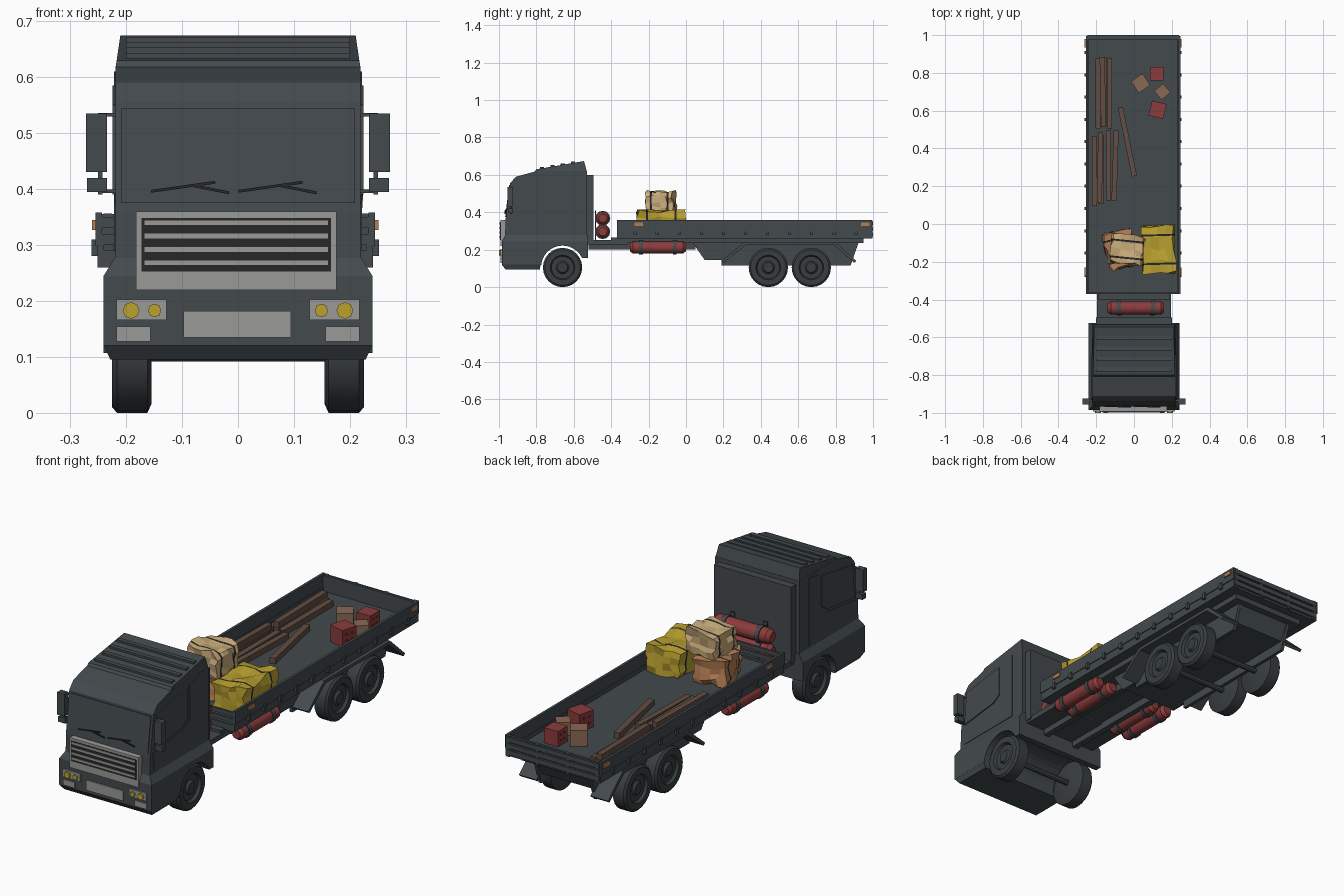
import bpy
import bmesh
import math
import random
from mathutils import Matrix, Vector

random.seed(4)
if "Cube" in bpy.data.objects:
    bpy.data.objects.remove(bpy.data.objects["Cube"], do_unlink=True)


def material(name, red, green, blue):
    mat = bpy.data.materials.new(name)
    mat.use_nodes = True
    mat.diffuse_color = (red, green, blue, 1)
    mat.node_tree.nodes["Principled BSDF"].inputs["Base Color"].default_value = (red, green, blue, 1)
    return mat


slate = material("slate paint", .056, .068, .075)
rubber = material("dark rubber", .04, .048, .053)
strap = material("black strap", .02, .02, .023)
grey = material("light grey trim", .32, .32, .31)
yellow = material("yellow", .5, .36, .03)
red = material("red", .26, .045, .045)
wood = material("brown timber", .12, .075, .055)
pale_wood = material("pale crate wood", .25, .14, .09)
tan = material("tan cloth", .6, .42, .2)
orange = material("orange brown", .46, .21, .09)


def finish(name, bm, *mats, location=(0, 0, 0), rotation=(0, 0, 0), smooth=False):
    bmesh.ops.recalc_face_normals(bm, faces=bm.faces)
    mesh = bpy.data.meshes.new(name)
    bm.to_mesh(mesh)
    bm.free()
    for mat in mats:
        mesh.materials.append(mat)
    obj = bpy.data.objects.new(name, mesh)
    obj.location, obj.rotation_euler = location, rotation
    bpy.context.collection.objects.link(obj)
    if smooth:
        bpy.ops.object.select_all(action='DESELECT')
        obj.select_set(True)
        bpy.context.view_layer.objects.active = obj
        bpy.ops.object.shade_smooth_by_angle(angle=math.radians(32))
    return obj


def add_block(bm, *ranges):
    """Add a cuboid given its (low, high) range on each axis."""
    centre = Vector([(low + high) / 2 for low, high in ranges])
    scale = [high - low for low, high in ranges]
    bmesh.ops.create_cube(bm, size=1, matrix=Matrix.Translation(centre) @ Matrix.Diagonal((*scale, 1)))


def box(name, mat, *ranges):
    bm = bmesh.new()
    add_block(bm, *ranges)
    return finish(name, bm, mat)


def bar(name, mat, size, location, rotation):
    bm = bmesh.new()
    add_block(bm, *[(-length / 2, length / 2) for length in size])
    return finish(name, bm, mat, location=location, rotation=rotation)


def prism(name, mat, profile, x0, x1, shrink=0):
    """Extrude a (y, z) profile across x, narrowing it towards the top."""
    bm = bmesh.new()
    low = min(z for y, z in profile)
    high = max(z for y, z in profile)
    sides = [[bm.verts.new((x * (1 - shrink * (z - low) / (high - low)), y, z)) for y, z in profile] for x in (x0, x1)]
    for side in sides:
        bm.faces.new(side)
    for i in range(len(profile)):
        a, b = sides
        bm.faces.new((a[i - 1], a[i], b[i], b[i - 1]))
    return finish(name, bm, mat)


def lathe(name, mat, profile, location, axis="x", segments=24):
    """Turn (position, radius) pairs around the x or y axis."""
    bm = bmesh.new()
    rings = []
    for position, radius in profile:
        ring = []
        for i in range(segments):
            angle = math.tau * i / segments
            u, v = radius * math.cos(angle), radius * math.sin(angle)
            ring.append(bm.verts.new((position, u, v) if axis == "x" else (u, position, v)))
        rings.append(ring)
    for a, b in zip(rings, rings[1:]):
        for i in range(segments):
            bm.faces.new((a[i - 1], a[i], b[i], b[i - 1]))
    bm.faces.new(rings[0])
    bm.faces.new(rings[-1])
    return finish(name, bm, mat, location=location, smooth=True)


def tank(name, location, length, axis, radius=.035):
    half = length / 2
    ends = [(half - radius / 2, radius), (half, radius * .65)]
    lathe(name, red, [(-p, r) for p, r in reversed(ends)] + ends, location, axis, 12)
    for offset in (-half * .6, half * .6):
        place = Vector(location) + Vector((offset, 0, 0) if axis == "x" else (0, offset, 0))
        lathe(name + "_band", slate, [(-.01, radius * 1.15), (.01, radius * 1.15)], place, axis, 12)


def bundle(name, mat, size, location, angle):
    """A lumpy wrapped parcel with two dark straps."""
    bm = bmesh.new()
    bmesh.ops.create_cube(bm, size=1, matrix=Matrix.Diagonal((*size, 1)))
    bmesh.ops.subdivide_edges(bm, edges=bm.edges[:], cuts=3, use_grid_fill=True)
    for v in bm.verts:
        v.co += Vector([random.uniform(-.01, .01) for axis in range(3)])
    straps = [-size[1] * .31, size[1] * .31]
    for y in straps:
        for edge in (y - .005, y + .005):
            bmesh.ops.bisect_plane(bm, geom=bm.verts[:] + bm.edges[:] + bm.faces[:], plane_co=(0, edge, 0), plane_no=(0, 1, 0))
    for face in bm.faces:
        middle = face.calc_center_median().y
        face.material_index = int(any(abs(middle - y) < .005 for y in straps))
    finish(name, bm, mat, strap, location=location, rotation=(0, 0, angle))


def crate(name, mat, size, x, y, angle):
    bm = bmesh.new()
    h, core = size / 2, size * .44
    add_block(bm, (-core, core), (-core, core), (-core, core))
    for t in (-h * .75, 0, h * .75):
        slat = (t - h * .25, t + h * .25)
        add_block(bm, (-h, h), slat, (-h, h))
        add_block(bm, (-h, h), (-h, h), slat)
    finish(name, bm, mat, location=(x, y, .28 + h), rotation=(0, 0, angle))


# Cab shell with open wheel arches
arch = [(-.66 + .115 * math.cos(a), .107 + .115 * math.sin(a)) for a in [math.radians(180 - 155 * i / 14) for i in range(15)]]
prism("cab_lower_body", slate, [(-.985, .12), (-.78, .12)] + arch + [(-.525, .155), (-.525, .245), (-.985, .245)], -.24, .24)
prism("cab_chin", slate, [(-.78, .12), (-.985, .12), (-.965, .095), (-.78, .095)], -.228, .228, -.05)
prism("cab_shoulder", slate, [(-.985, .245), (-.525, .245), (-.525, .28), (-.965, .28)], -.24, .24, .09)
prism("cab_upper_body", slate, [(-.968, .24), (-.965, .36), (-.94, .555), (-.91, .59), (-.8, .62), (-.53, .62), (-.53, .24)], -.219, .219)
prism("roof_fairing", slate, [(-.81, .615), (-.8, .63), (-.545, .674), (-.53, .615)], -.219, .219, .04)
for i in range(4):
    y = -.78 + .055 * i
    z = .634 + .172 * (y + .78)
    box("roof_rib", slate, (-.2, .2), (y, y + .022), (z - .01, z + .009))
box("cab_rear_panel", slate, (-.2, .2), (-.53, -.495), (.24, .6))
prism("windshield", slate, [(-.967, .375), (-.946, .545), (-.94, .545), (-.96, .375)], -.208, .208)
for side in (-1, 1):
    prism("side_window", slate, [(-.935, .39), (-.92, .55), (-.69, .585), (-.69, .44), (-.73, .415)], side * .218, side * .224)
    prism("door_panel", slate, [(-.94, .29), (-.945, .375), (-.73, .4), (-.675, .43), (-.675, .595), (-.6, .61), (-.6, .29)], side * .218, side * .222)

# Grille, plate and lights
box("grille_frame", grey, (-.182, .176), (-.992, -.96), (.22, .36))
box("grille_opening", strap, (-.172, .166), (-.994, -.99), (.253, .348))
for i in range(4):
    z = .263 + .024 * i
    box("grille_slat", grey, (-.168, .162), (-.997, -.99), (z, z + .01))
box("blank_plate", grey, (-.097, .095), (-.991, -.98), (.135, .182))
for side in (-1, 1):
    def across(low, high):
        return tuple(sorted((side * low, side * high)))
    box("headlight_panel", grey, across(.128, .217), (-.992, -.98), (.166, .203))
    box("fog_lamp", grey, across(.156, .217), (-.991, -.98), (.128, .154))
    for x, r in ((.191, .015), (.149, .012)):
        lathe("headlight", yellow, [(0, r), (.012, r)], (side * x, -1, .183), "y", 8)
    # Mirrors
    box("mirror", slate, across(.234, .272), (-.955, -.925), (.43, .535))
    box("small_mirror", slate, across(.234, .27), (-.95, -.925), (.395, .42))
    box("mirror_post", slate, across(.242, .25), (-.94, -.93), (.39, .535))
    for z in (.393, .53):
        box("mirror_arm", slate, across(.21, .25), (-.94, -.93), (z, z + .006))
for x in (-.098, .058):
    bar("wiper_blade", strap, (.116, .005, .005), (x, -.966, .404), (0, -.14, 0))
    bar("wiper_arm", strap, (.07, .005, .005), (x + .048, -.968, .4), (0, .2, 0))

# Chassis, deck and underbody
box("rear_cab_deck", slate, (-.195, .195), (-.53, -.31), (.228, .252))
box("chassis", slate, (-.19, .19), (-.4, .95), (.235, .265))
prism("underbody", slate, [(.02, .26), (.1, .15), (.88, .16), (.93, .26)], -.14, .14)
for side in (-1, 1):
    box("chassis_rail", slate, across(.07, .1) if side > 0 else (-.1, -.07), (-.52, .05), (.2, .24))
    prism("underbody_side", slate, [(.02, .26), (.1, .145), (.19, .145), (.19, .115), (.88, .115), (.93, .26)], side * .135, side * .15)
    prism("rear_fender", slate, [(.2, .13), (.32, .225), (.79, .225), (.9, .13), (.91, .14), (.8, .24), (.31, .24), (.19, .14)], side * .14, side * .232)

# Wheels and axles
tyre = [(-.035, .09), (-.028, .105), (.026, .105), (.035, .095), (.035, .066), (.022, .06), (.022, .034), (.032, .026)]
for y in (-.66, .44, .67):
    lathe("axle", slate, [(-.18, .014), (.18, .014)], (0, y, .105), "x", 10)
    for side in (-1, 1):
        lathe("wheel", rubber, [(side * p, r) for p, r in tyre], (side * .19, y, .105))

# Load bed
box("bed_floor", slate, (-.245, .237), (-.37, .985), (.26, .28))
for side in (-1, 1):
    edge = -.005 + side * .244
    def span(inset, outset):
        return tuple(sorted((edge - side * inset, edge + side * outset)))
    box("bed_side_wall", slate, span(.006, .006), (-.37, .995), (.298, .358))
    box("bed_side_beam", slate, span(.01, .002), (-.37, .995), (.26, .3))
    for i in range(11):
        y = -.28 + .118 * i
        box("bed_latch", slate, span(0, .013), (y, y + .016), (.28, .31))
    for y in (-.275, .935):
        box("marker_lamp", orange, span(0, .012), (y, y + .045), (.327, .345))
for z in (.27, .3, .33):
    box("front_gate_slat", slate, (-.245, .237), (-.37, -.36), (z, z + .02))
    box("tailgate_rail", slate, (-.247, .239), (.98, 1), (z, z + .022))
box("tailgate", slate, (-.247, .239), (.978, .99), (.26, .355))
for x in (-.24, -.09, .07, .22):
    box("tailgate_post", slate, (x, x + .015), (.98, .998), (.26, .356))

# Red tanks with brackets
for z in (.297, .368):
    tank("rear_cab_tank", (.01, -.445, z), .3, "x")
for x in (-.075, .095):
    box("tank_bracket", slate, (x - .01, x + .01), (-.487, -.48), (.25, .41))
for x in (-.2, -.125, .125, .2):
    tank("under_bed_tank", (x, -.15, .212), .3, "y", .032)

# Wrapped cargo
bundle("yellow_bundle", yellow, (.165, .245, .125), (.13, -.135, .345), .03)
bundle("brown_bundle", orange, (.15, .19, .115), (-.07, -.135, .338), .25)
bundle("tan_bundle", tan, (.165, .145, .11), (-.035, -.135, .455), -.1)

# Crates
crate("red_crate", red, .072, .12, .795, 0)
crate("red_crate", red, .08, .125, .605, -.25)
crate("pale_crate", pale_wood, .074, .035, .745, .6)
crate("pale_crate", pale_wood, .062, .15, .7, .7)

# Timber beams
beams = [(-.19, .69, 0, 0), (-.16, .7, 0, 0), (-.13, .69, 0, 0), (-.165, .7, 1, .02), (-.21, .28, 0, 0),
         (-.175, .29, 0, 0), (-.135, .31, 0, 0), (-.1, .31, 0, -.03), (-.18, .3, 1, -.02), (-.035, .435, 0, .2)]
for x, y, level, angle in beams:
    bar("timber_beam", wood, (.027, .37, .027), (x, y, .294 + .028 * level), (0, 0, angle))
